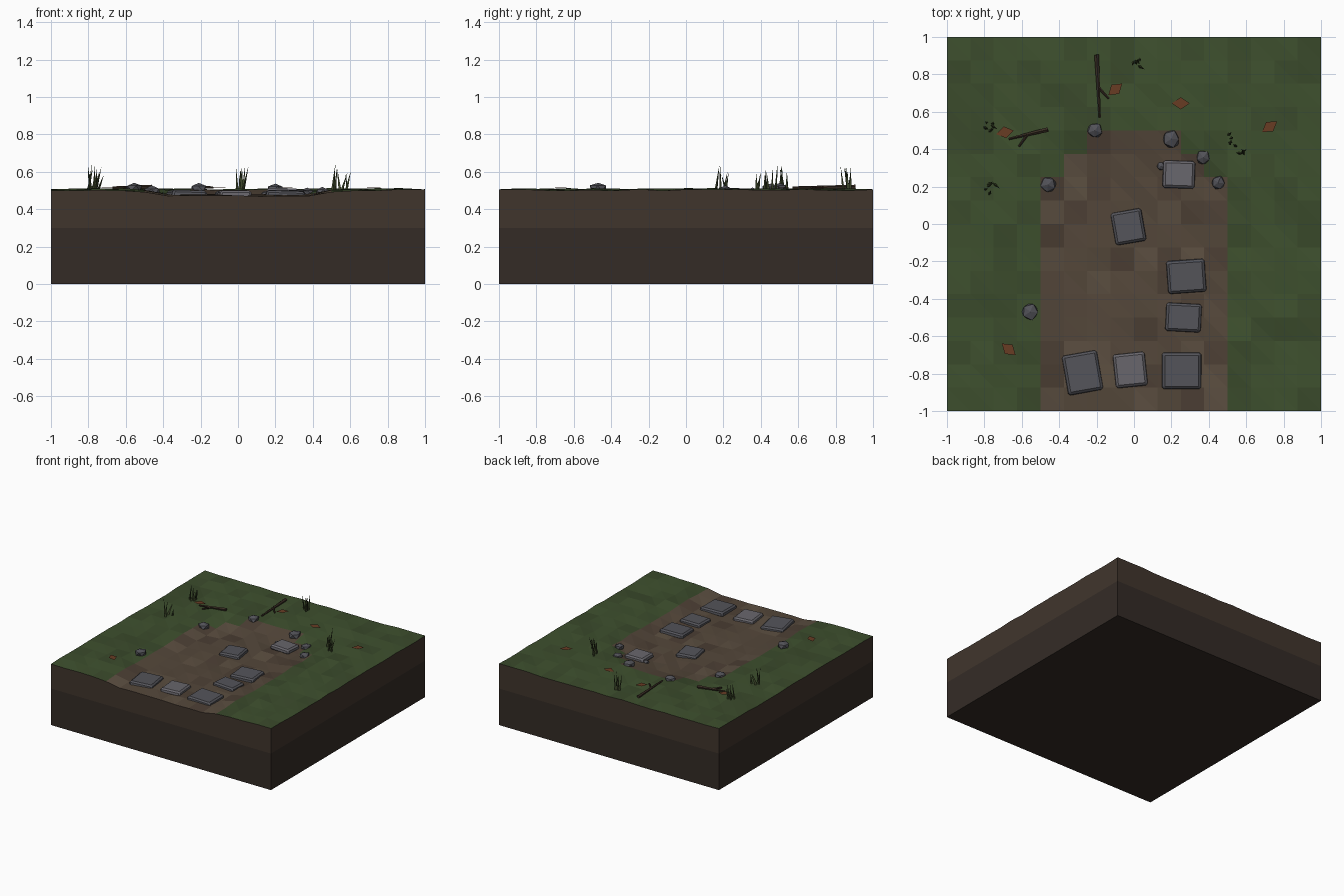
import bpy, bmesh, math, random
from mathutils import Vector, Matrix

if "Cube" in bpy.data.objects:
    bpy.data.objects.remove(bpy.data.objects["Cube"])

random.seed(4)


def mat(name, r, g, b):
    m = bpy.data.materials.new(name)
    m.diffuse_color = [((c / 255 + 0.055) / 1.055) ** 2.4 for c in (r, g, b)] + [1]
    m.use_nodes = True
    m.node_tree.nodes["Principled BSDF"].inputs["Base Color"].default_value = m.diffuse_color
    return m


GRASS = [mat("grass_a", 62, 80, 46), mat("grass_b", 58, 74, 43)]
PATH = [mat("path_a", 84, 71, 58), mat("path_b", 76, 63, 52), mat("path_c", 91, 78, 64)]
SOIL, DEEP = mat("soil", 64, 53, 44), mat("deep_soil", 52, 43, 38)
SLAB, PALE = mat("slab", 84, 84, 90), mat("pale_slab", 104, 102, 108)
ROCK, WOOD = mat("rock", 82, 82, 88), mat("wood", 58, 46, 36)
LEAF, BLADE = mat("leaf", 104, 60, 36), mat("blade", 62, 72, 42)


def make(name, bm, mats):
    bmesh.ops.recalc_face_normals(bm, faces=bm.faces)
    me = bpy.data.meshes.new(name)
    bm.to_mesh(me)
    bm.free()
    for m in mats:
        me.materials.append(m)
    ob = bpy.data.objects.new(name, me)
    bpy.context.collection.objects.link(ob)
    return ob


def path_half_width(y):
    return 0.5 if y < 0.25 else 0.375 if y < 0.375 else 0.25 if y < 0.5 else 0


def smooth(t):
    t = min(max(t, 0), 1)
    return t * t * (3 - 2 * t)


def height(x, y):
    inside = smooth((0.57 - abs(x)) / 0.22) * smooth((0.52 - y) / 0.25)
    return 0.505 - 0.032 * inside


# Ground block: faceted turf with a sunken path, two soil bands below
bm = bmesh.new()
bmesh.ops.create_grid(bm, x_segments=16, y_segments=16, size=1)
for v in bm.verts:
    edge = max(abs(v.co.x), abs(v.co.y)) > 0.99
    v.co.z = height(v.co.x, v.co.y) + random.uniform(-0.006, 0.002 if edge else 0.008)
for f in bm.faces:
    c = f.calc_center_median()
    on_path = abs(c.x) < path_half_width(c.y)
    f.material_index = random.choice((2, 2, 3, 4)) if on_path else random.choice((0, 0, 1))
bmesh.ops.triangulate(bm, faces=bm.faces[:], quad_method='ALTERNATE')
rim = [e for e in bm.edges if e.is_boundary]
for z, index in ((0.3, 5), (0, 6)):
    new = bmesh.ops.extrude_edge_only(bm, edges=rim)["geom"]
    for g in new:
        if isinstance(g, bmesh.types.BMVert):
            g.co.z = z
        elif isinstance(g, bmesh.types.BMFace):
            g.material_index = index
    rim = [g for g in new if isinstance(g, bmesh.types.BMEdge) and g.is_boundary]
for f in bmesh.ops.contextual_create(bm, geom=rim)["faces"]:
    f.material_index = 6
make("ground", bm, GRASS + PATH + [SOIL, DEEP])


# Paving slabs: tapered, chamfered blocks
def slab(i, x, y, w, d, angle, m=SLAB, lift=0.0):
    bm = bmesh.new()
    bmesh.ops.create_cube(bm, size=1)
    for v in bm.verts:
        k = 0.94 if v.co.z > 0 else 1
        v.co = (v.co.x * w * k, v.co.y * d * k, v.co.z * 0.04)
    bmesh.ops.bevel(bm, geom=bm.edges[:], offset=0.011, segments=1, affect='EDGES')
    ob = make(f"paving_slab_{i}", bm, [m])
    ob.location = (x, y, 0.479 + lift)
    tilt = [math.radians(random.uniform(-2, 2)) for _ in range(2)]
    ob.rotation_euler = (*tilt, math.radians(angle))


for i, s in enumerate([(-0.03, -0.015, 0.17, 0.18, 10), (0.28, -0.28, 0.21, 0.18, 4),
                       (0.265, -0.5, 0.195, 0.155, -3), (-0.275, -0.795, 0.195, 0.22, 10),
                       (-0.02, -0.78, 0.175, 0.185, 6, PALE), (0.255, -0.785, 0.215, 0.2, 0),
                       (0.24, 0.265, 0.175, 0.15, -2, PALE, 0.012)]):
    slab(i, *s)

# Edging rocks: squashed, jittered icospheres
for i, (x, y, r) in enumerate([(-0.21, 0.5, 0.044), (0.2, 0.455, 0.048), (0.37, 0.355, 0.041),
                               (0.45, 0.22, 0.039), (-0.46, 0.21, 0.046), (-0.555, -0.47, 0.046),
                               (0.145, 0.31, 0.024)]):
    bm = bmesh.new()
    bmesh.ops.create_icosphere(bm, subdivisions=1, radius=r)
    for v in bm.verts:
        v.co *= random.uniform(0.9, 1.13)
        v.co.z *= 0.68
    ob = make(f"rock_{i}", bm, [ROCK])
    ob.location = (x, y, height(x, y) + 0.007)
    ob.rotation_euler.z = random.uniform(0, 6)


# Twigs and grass blades: thin tapering cones
def add_rod(bm, a, b, r1, r2, sides):
    a, b = Vector(a), Vector(b)
    d = b - a
    m = Matrix.Translation((a + b) / 2) @ d.to_track_quat('Z', 'Y').to_matrix().to_4x4()
    bmesh.ops.create_cone(bm, cap_ends=True, segments=sides, radius1=r1, radius2=r2,
                          depth=d.length, matrix=m)


for i, rods in enumerate([[(-0.2, 0.905, -0.183, 0.57), (-0.189, 0.73, -0.135, 0.67)],
                          [(-0.46, 0.505, -0.67, 0.455), (-0.57, 0.478, -0.615, 0.415)]]):
    bm = bmesh.new()
    for j, (x1, y1, x2, y2) in enumerate(rods):
        add_rod(bm, (x1, y1, 0.518), (x2, y2, 0.516), 0.013 - 0.005 * j, 0.006, 5)
    make(f"twig_{i}", bm, [WOOD])

for i, (x, y, n) in enumerate([(-0.78, 0.52, 7), (-0.77, 0.19, 5), (0.02, 0.87, 7),
                               (0.52, 0.45, 4), (0.57, 0.395, 4)]):
    bm = bmesh.new()
    for k in range(n):
        bx, by = x + random.uniform(-0.025, 0.025), y + random.uniform(-0.03, 0.03)
        tip = (bx + random.uniform(-0.015, 0.03), by + random.uniform(-0.025, 0.025),
               0.5 + random.uniform(0.08, 0.14))
        add_rod(bm, (bx, by, 0.498), tip, 0.009, 0.0005, 3)
    make(f"grass_tuft_{i}", bm, [BLADE])

# Fallen leaves: small flat diamonds
for i, (x, y, a) in enumerate([(-0.69, 0.49, 0.2), (-0.1, 0.72, 0.7), (0.25, 0.645, 0),
                               (0.725, 0.52, 0.6), (-0.67, -0.67, -0.7)]):
    bm = bmesh.new()
    bm.faces.new([bm.verts.new(p) for p in ((-0.048, 0, 0), (0, -0.032, 0.003),
                                            (0.048, 0, 0), (0, 0.032, 0.003))])
    ob = make(f"leaf_{i}", bm, [LEAF])
    ob.location = (x, y, 0.517)
    ob.rotation_euler.z = a
